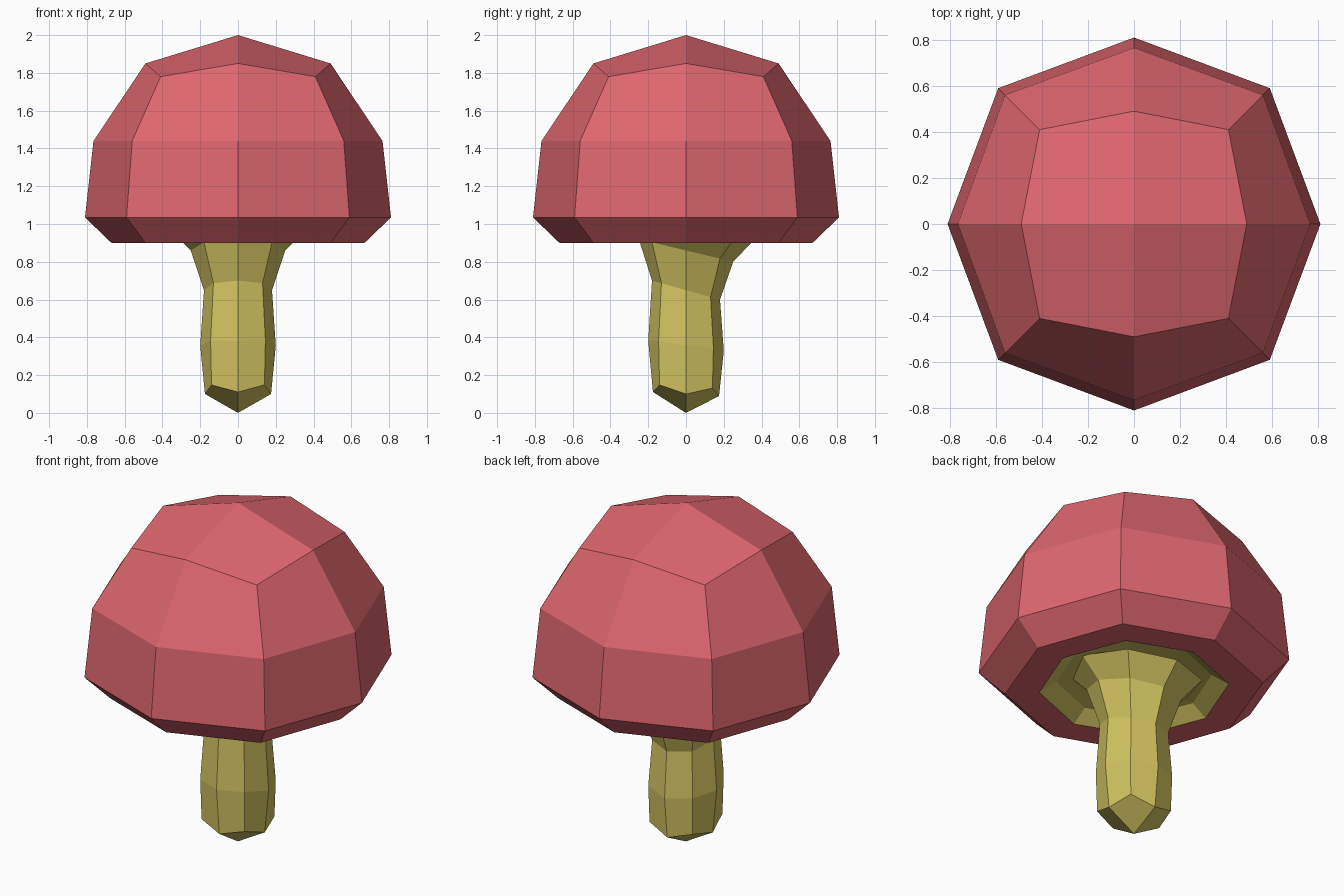
import bpy
from math import cos, sin, pi

if "Cube" in bpy.data.objects:
    bpy.data.objects.remove(bpy.data.objects["Cube"])


def material(name, color):
    m = bpy.data.materials.new(name)
    m.diffuse_color = (*color, 1)
    m.use_nodes = True
    m.node_tree.nodes["Principled BSDF"].inputs["Base Color"].default_value = m.diffuse_color
    return m


RED = material("cap_red", (0.73, 0.135, 0.155))
OLIVE = material("stem_olive", (0.65, 0.55, 0.12))


def lofted(name, start_z, rings, end_z, mats, split=99):
    """Eight-sided loft closed at both ends.
    ring = (axis radius, axis z, diagonal coordinate, diagonal z, tilt along y)
    The first end is four quads, so its corners are the ring diagonals."""
    verts, faces, slots = [(0, 0, start_z)], [], []
    for r, z, d, dz, tilt in rings:
        for i in range(8):
            rad, h = (d * 2 ** 0.5, dz) if i % 2 else (r, z)
            x, y = rad * cos(i * pi / 4), rad * sin(i * pi / 4)
            verts.append((x, y, h + tilt * y))
    for i in range(0, 8, 2):
        faces.append((0, 1 + i, 2 + i, 1 + (i + 2) % 8))
        slots.append(0)
    for k in range(len(rings) - 1):
        a, b = 1 + 8 * k, 9 + 8 * k
        for i in range(8):
            j = (i + 1) % 8
            faces.append((a + i, b + i, b + j, a + j))
            slots.append(1 if k >= split else 0)
    last = 1 + 8 * (len(rings) - 1)
    verts.append((0, 0, end_z))
    for i in range(8):
        faces.append((last + i, len(verts) - 1, last + (i + 1) % 8))
        slots.append(len(mats) - 1)
    if start_z < end_z:  # built upwards: turn the faces outwards
        faces = [f[::-1] for f in faces]
    me = bpy.data.meshes.new(name)
    me.from_pydata(verts, [], faces)
    for m in mats:
        me.materials.append(m)
    for p, s in zip(me.polygons, slots):
        p.material_index = s
    ob = bpy.data.objects.new(name, me)
    bpy.context.collection.objects.link(ob)
    return ob


# Cap: dome, bevelled rim, flat underside, shallow olive recess
lofted("cap", 2.0, [
    (0.49, 1.85, 0.41, 1.78, 0),
    (0.765, 1.44, 0.56, 1.44, 0),
    (0.81, 1.035, 0.59, 1.035, 0),
    (0.67, 0.90, 0.49, 0.90, 0),
    (0.50, 0.90, 0.36, 0.90, 0),
    (0.41, 0.96, 0.295, 0.96, 0),
], 1.0, [RED, OLIVE], split=4)

# Stem: pointed foot, slight bulge, tilted flare running into the recess
lofted("stem", 0.0, [
    (0.175, 0.10, 0.14, 0.14, -0.06),
    (0.20, 0.355, 0.145, 0.365, -0.13),
    (0.18, 0.65, 0.13, 0.65, -0.28),
    (0.25, 0.86, 0.18, 0.86, -0.24),
    (0.36, 0.97, 0.26, 0.97, -0.15),
], 1.0, [OLIVE])
